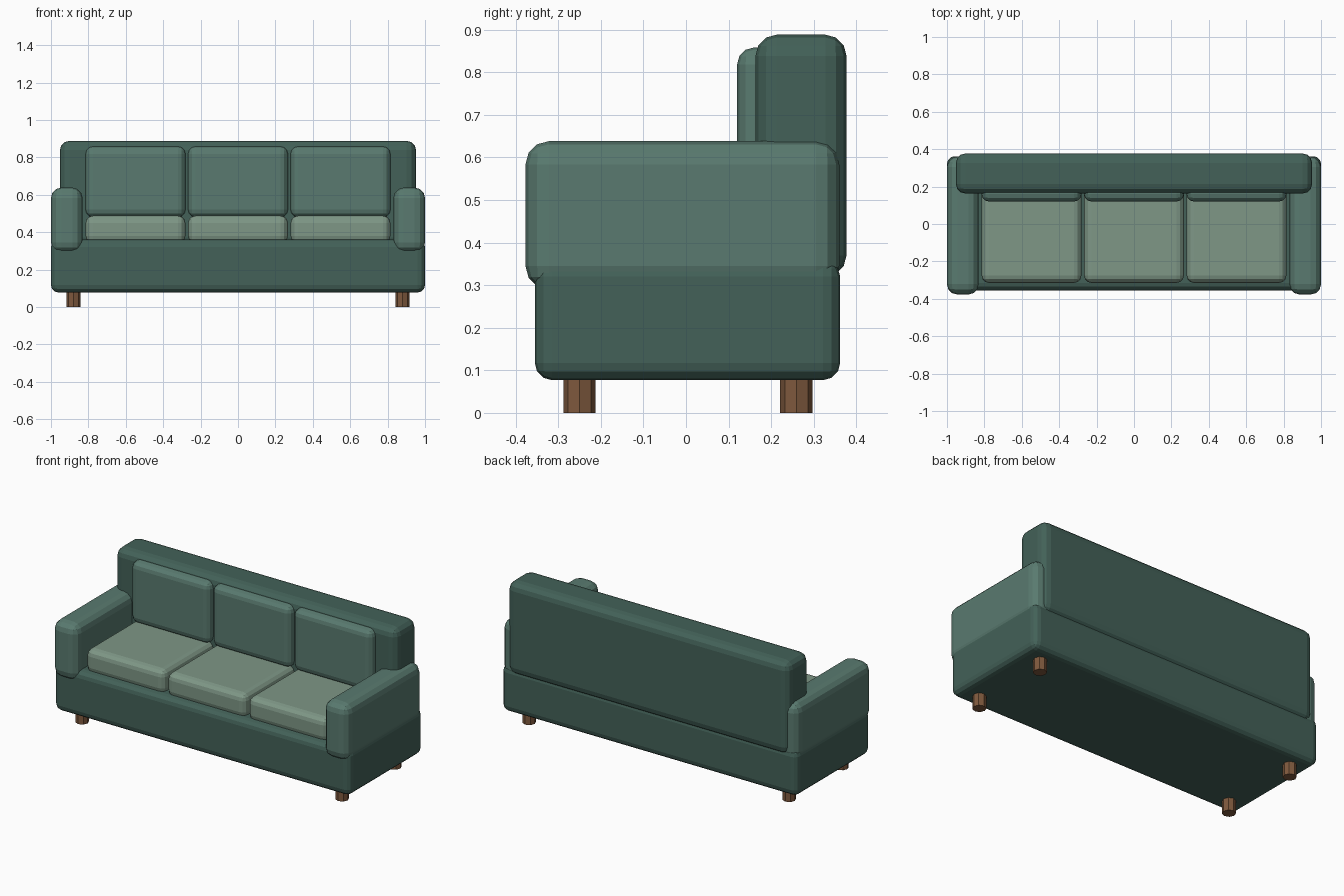
import bpy, bmesh

if "Cube" in bpy.data.objects:
    bpy.data.objects.remove(bpy.data.objects["Cube"])


def material(name, rgb):
    m = bpy.data.materials.new(name)
    m.diffuse_color = (*rgb, 1)
    m.use_nodes = True
    m.node_tree.nodes["Principled BSDF"].inputs["Base Color"].default_value = m.diffuse_color
    return m


DARK = material("dark_green_fabric", (0.056, 0.120, 0.098))
MID = material("green_fabric", (0.100, 0.195, 0.160))
LIGHT = material("sage_fabric", (0.210, 0.310, 0.240))
WOOD = material("wood", (0.210, 0.100, 0.047))


def finish(name, bm, mat):
    mesh = bpy.data.meshes.new(name)
    bm.to_mesh(mesh)
    bm.free()
    mesh.materials.append(mat)
    ob = bpy.data.objects.new(name, mesh)
    bpy.context.collection.objects.link(ob)
    return ob


def soft_box(name, xs, ys, zs, radius, mat):
    """Rounded box spanning the given min/max ranges."""
    bm = bmesh.new()
    bmesh.ops.create_cube(bm, size=1)
    for v in bm.verts:
        v.co = [lo + (c + 0.5) * (hi - lo) for c, (lo, hi) in zip(v.co, (xs, ys, zs))]
    ob = finish(name, bm, mat)
    bev = ob.modifiers.new("rounding", 'BEVEL')
    bev.width = radius
    bev.segments = 3
    return ob


# Base and backrest
soft_box("base", (-1, 1), (-0.355, 0.362), (0.077, 0.36), 0.04, DARK)
soft_box("backrest", (-0.952, 0.952), (0.163, 0.377), (0.32, 0.888), 0.05, DARK)

# Arms
for side, xs in (("left", (-1, -0.831)), ("right", (0.831, 1))):
    soft_box(side + "_arm", xs, (-0.377, 0.36), (0.29, 0.638), 0.055, MID)

# Seat and back cushions
for i, side in enumerate(("left", "middle", "right")):
    x = (i - 1) * 0.548
    xs = (x - 0.267, x + 0.267)
    soft_box(side + "_seat_cushion", xs, (-0.315, 0.2), (0.34, 0.488), 0.04, LIGHT)
    soft_box(side + "_back_cushion", xs, (0.12, 0.25), (0.48, 0.858), 0.04, MID)

# Eight-sided legs
for end, y in (("front", -0.25), ("back", 0.259)):
    for side, x in (("left", -0.879), ("right", 0.879)):
        bm = bmesh.new()
        bmesh.ops.create_cone(bm, cap_ends=True, segments=8,
                              radius1=0.038, radius2=0.038, depth=0.1)
        bmesh.ops.translate(bm, verts=bm.verts, vec=(x, y, 0.05))
        finish(f"{end}_{side}_leg", bm, WOOD)
